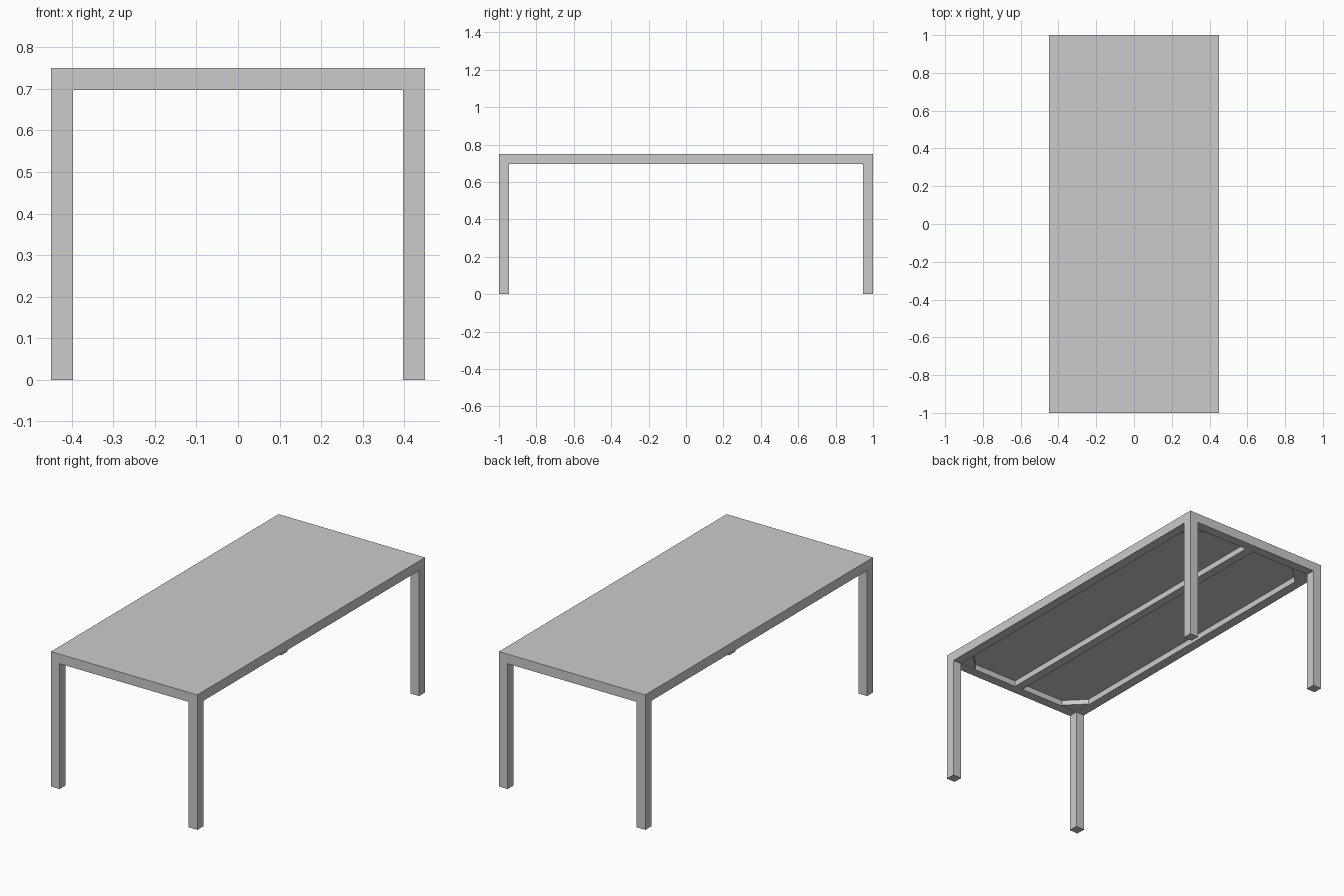
import bpy, bmesh

if "Cube" in bpy.data.objects:
    bpy.data.objects.remove(bpy.data.objects["Cube"])

W, L, H = 0.45, 1.0, 0.75      # half width, half length, height
T = 0.053                      # square section of legs and rails
PANEL = 0.02                   # top panel thickness


def prism(name, outline, z0, z1, mirror=(False, False)):
    """Extrude a flat outline from z0 to z1, optionally mirrored in x / y."""
    bm = bmesh.new()
    low = [bm.verts.new((x, y, z0)) for x, y in outline]
    high = [bm.verts.new((x, y, z1)) for x, y in outline]
    bm.faces.new(low[::-1])
    bm.faces.new(high)
    n = len(outline)
    for i in range(n):
        j = (i + 1) % n
        bm.faces.new((low[i], low[j], high[j], high[i]))
    bmesh.ops.recalc_face_normals(bm, faces=bm.faces)
    mesh = bpy.data.meshes.new(name)
    bm.to_mesh(mesh)
    bm.free()
    obj = bpy.data.objects.new(name, mesh)
    bpy.context.collection.objects.link(obj)
    if any(mirror):
        mod = obj.modifiers.new("mirror", 'MIRROR')
        mod.use_axis = (mirror[0], mirror[1], False)
        mod.use_mirror_merge = False
    return obj


def rect(x0, x1, y0, y1):
    return [(x0, y0), (x1, y0), (x1, y1), (x0, y1)]


xi, yi = W - T, L - T          # inner faces of the frame

# Four corner legs, running up to the table surface
prism("legs", rect(xi, W, yi, L), 0, H, (True, True))

# Long and short frame rails between the legs
prism("side_rails", rect(xi, W, -yi, yi), H - T, H, (True, False))
prism("end_rails", rect(-xi, xi, yi, L), H - T, H, (False, True))

# Table top set flush into the frame
prism("top_panel", rect(-xi, xi, -yi, yi), H - PANEL, H)

# Lengthwise support bar under the panel
prism("centre_bar", rect(-0.025, 0.025, -yi, yi), H - T, H - PANEL)

# Triangular braces inside each corner
B = 0.1
prism("corner_braces", [(xi, yi), (xi - B, yi), (xi, yi - B)],
      H - T + 0.005, H - PANEL, (True, True))
